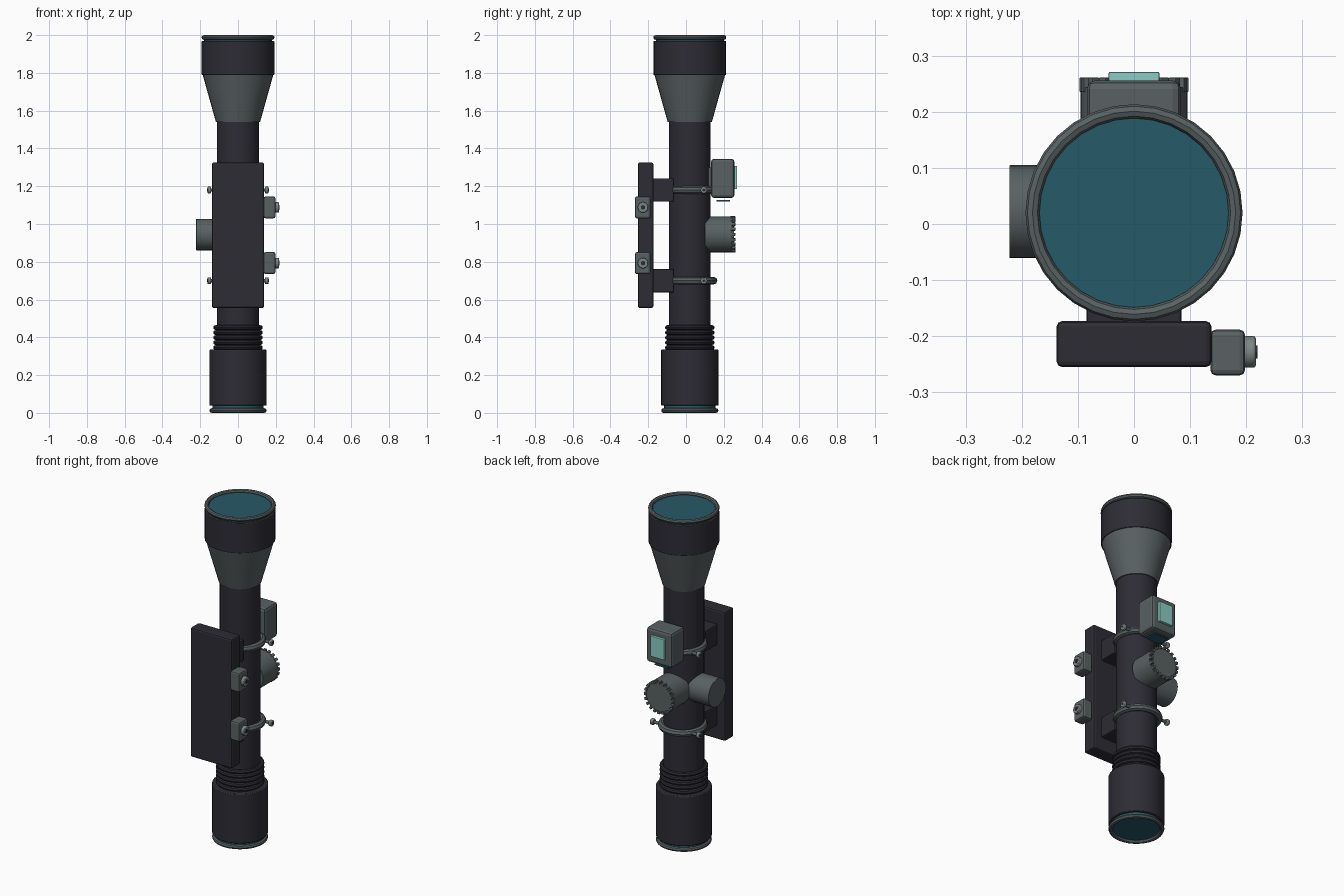
import bpy
import math
from mathutils import Vector, Matrix

if "Cube" in bpy.data.objects:
    bpy.data.objects.remove(bpy.data.objects["Cube"], do_unlink=True)

AXIS_Y = 0.02  # tube axis offset from the centre


def material(name, rgb):
    m = bpy.data.materials.new(name)
    m.use_nodes = True
    m.diffuse_color = (*rgb, 1)
    m.node_tree.nodes["Principled BSDF"].inputs["Base Color"].default_value = (*rgb, 1)
    return m


BLACK = material("matte black", (0.027, 0.025, 0.035))
GREY = material("slate grey", (0.1, 0.12, 0.125))
STEEL = material("pale steel", (0.2, 0.24, 0.23))
GLASS = material("teal glass", (0.019, 0.1, 0.135))
CYAN = material("pale cyan", (0.26, 0.6, 0.56))


def finish(name, mat, bevel=0, smooth=True):
    ob = bpy.context.object
    ob.name = name
    ob.data.materials.append(mat)
    if smooth:
        bpy.ops.object.shade_smooth_by_angle(angle=math.radians(35))
    if bevel:
        mod = ob.modifiers.new("soft edges", "BEVEL")
        mod.width = bevel
        mod.segments = 2
        mod.limit_method = "ANGLE"
    return ob


def box(name, mat, lo, hi, bevel=0.01):
    lo, hi = Vector(lo), Vector(hi)
    bpy.ops.mesh.primitive_cube_add(size=1, location=(lo + hi) / 2)
    bpy.context.object.data.transform(Matrix.Diagonal((*(hi - lo), 1)))
    return finish(name, mat, bevel, smooth=False)


def rod(name, mat, start, end, r1, r2=None, sides=32, bevel=0):
    # Round part between two points
    start, end = Vector(start), Vector(end)
    bpy.ops.mesh.primitive_cone_add(
        vertices=sides, radius1=r1, radius2=r1 if r2 is None else r2,
        depth=(end - start).length, location=(start + end) / 2,
        rotation=(end - start).to_track_quat("Z", "Y").to_euler())
    return finish(name, mat, bevel)


def barrel(name, mat, z1, z2, r1, r2=None, bevel=0):
    return rod(name, mat, (0, AXIS_Y, z1), (0, AXIS_Y, z2), r1, r2, bevel=bevel)


def hoop(name, mat, z, major, minor, y=AXIS_Y, minor_sides=8):
    bpy.ops.mesh.primitive_torus_add(
        major_radius=major, minor_radius=minor, major_segments=32,
        minor_segments=minor_sides, location=(0, y, z))
    return finish(name, mat)


# Optical body
barrel("main_tube", BLACK, 0.3, 1.56, 0.111)
barrel("eyepiece", BLACK, 0.038, 0.335, 0.152, bevel=0.005)
barrel("eyepiece_lens", GLASS, 0.014, 0.04, 0.136)
hoop("eyepiece_rim", GREY, 0.0125, 0.139, 0.0125)
for i in range(5):
    hoop(f"focus_rib_{i + 1}", BLACK, 0.346 + 0.0265 * i, 0.119, 0.0125)
barrel("objective_cone", GREY, 1.54, 1.79, 0.117, 0.187)
barrel("objective_bell", BLACK, 1.788, 1.97, 0.192, bevel=0.004)
barrel("objective_lens", GLASS, 1.965, 1.984, 0.18)
hoop("objective_rim", GREY, 1.9875, 0.181, 0.0125)

# Mounting rail with two feet, rings and ring screws
box("mount_plate", BLACK, (-0.138, -0.255, 0.555), (0.138, -0.173, 1.326))
for tag, z, foot_z in (("lower", 0.7, 0.7), ("upper", 1.18, 1.18)):
    box(f"{tag}_mount_foot", BLACK, (-0.085, -0.18, foot_z - 0.062),
        (0.085, -0.065, foot_z + 0.062), 0.006)
    hoop(f"{tag}_ring", GREY, z, 0.115, 0.02, y=0.031)
    for side, s in (("left", 1), ("right", -1)):
        rod(f"{tag}_{side}_screw_shaft", GREY, (s * 0.11, 0.095, z),
            (s * 0.145, 0.095, z), 0.009, sides=12)
        rod(f"{tag}_{side}_screw_head", STEEL, (s * 0.143, 0.095, z),
            (s * 0.162, 0.095, z), 0.018, sides=16, bevel=0.004)
        rod(f"{tag}_{side}_screw_socket", BLACK, (s * 0.16, 0.095, z),
            (s * 0.163, 0.095, z), 0.008, sides=6)

# Side clamps on the rail
for tag, z in (("lower", 0.793), ("upper", 1.088)):
    box(f"{tag}_clamp", GREY, (0.136, -0.27, z - 0.058), (0.198, -0.188, z + 0.058))
    rod(f"{tag}_clamp_bolt", STEEL, (0.195, -0.228, z), (0.217, -0.228, z),
        0.028, sides=16, bevel=0.004)
    rod(f"{tag}_clamp_socket", BLACK, (0.21, -0.228, z), (0.22, -0.228, z),
        0.013, sides=6)

# Windage knob and toothed elevation knob
rod("windage_knob", GREY, (-0.08, 0.022, 0.944), (-0.222, 0.022, 0.944), 0.083, bevel=0.002)
KNOB_Z = 0.945
rod("elevation_knob", GREY, (0, 0.1, KNOB_Z), (0, 0.243, KNOB_Z), 0.095)
rod("elevation_cap", GREY, (0, 0.24, KNOB_Z), (0, 0.255, KNOB_Z), 0.085)
for i in range(20):
    a = math.tau * i / 20
    x, z = 0.089 * math.cos(a), KNOB_Z + 0.089 * math.sin(a)
    tooth = box(f"knob_tooth_{i + 1}", GREY, (x - 0.008, 0.235, z - 0.008),
                (x + 0.008, 0.261, z + 0.008), 0.002)
    tooth.rotation_euler.y = -a

# Sight box with its display and lower window
box("sight_box", GREY, (-0.084, 0.133, 1.138), (0.084, 0.256, 1.345), 0.015)
box("sight_box_base", GREY, (-0.05, 0.1, 1.19), (0.05, 0.14, 1.3), 0)
box("sight_display", CYAN, (-0.045, 0.25, 1.185), (0.045, 0.271, 1.307), 0.002)
box("sight_window", GLASS, (-0.045, 0.162, 1.119), (0.045, 0.232, 1.126), 0)
